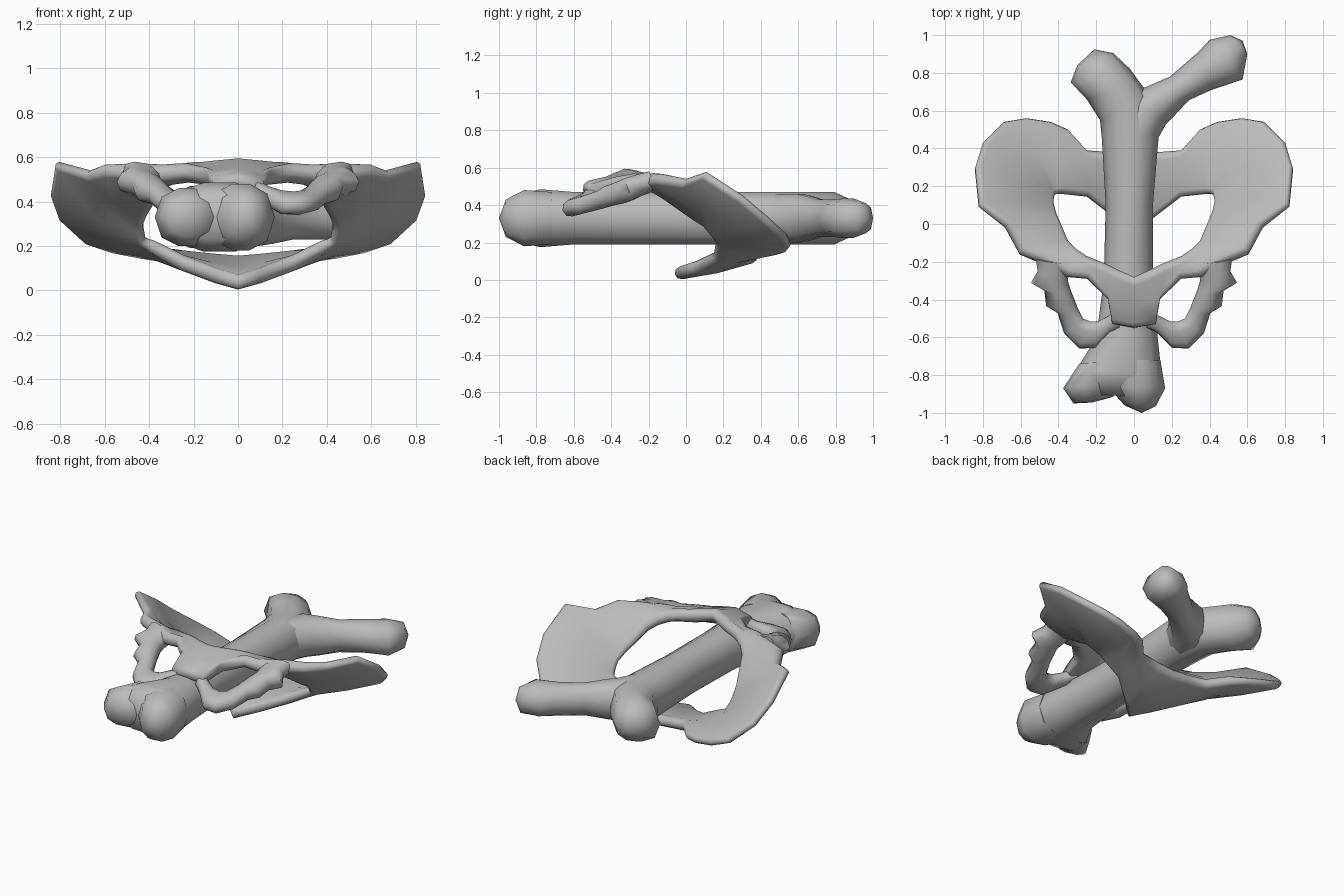
import bpy, bmesh, math
from mathutils import Vector

cube = bpy.data.objects.get("Cube")
if cube:
    bpy.data.objects.remove(cube)

bone = bpy.data.materials.new("bone_grey")
bone.diffuse_color = (0.5, 0.5, 0.5, 1)
bone.use_nodes = True
bone.node_tree.nodes["Principled BSDF"].inputs["Base Color"].default_value = (0.5, 0.5, 0.5, 1)


def ring(a, b, h, tangent, dip):
    """Rounded flat cross-section between edge points a and b, half thickness h."""
    mid, half = (a + b) / 2, (b - a) / 2
    w = half.length
    u = half.normalized()
    n = tangent.cross(u).normalized()
    r = min(h, w * 0.75)
    pts = []
    for side in (1, -1):
        for k in range(5):
            t = math.radians(-90 + 45 * k)
            pts.append(mid + u * side * (w - r + r * math.cos(t)) + n * side * h * math.sin(t))
        pts.append(mid + n * side * h - Vector((0, 0, dip)))
    if abs(a.x) < 1e-4 and abs(b.x) < 1e-4:
        for p in pts:
            p.x = 0
    return pts


def loft(name, sections, mirror=False, dip=0.0, end_tip=None):
    """Skin a row of (edge, edge, half thickness) sections into a bone."""
    secs = [(Vector(a), Vector(b), h) for a, b, h in sections]
    mids = [(a + b) / 2 for a, b, h in secs]
    bm = bmesh.new()
    rings = []
    for i, (a, b, h) in enumerate(secs):
        tangent = mids[min(i + 1, len(mids) - 1)] - mids[max(i - 1, 0)]
        rings.append([bm.verts.new(p) for p in ring(a, b, h, tangent, dip)])
    for r0, r1 in zip(rings, rings[1:]):
        for k in range(len(r0)):
            j = (k + 1) % len(r0)
            bm.faces.new((r0[k], r0[j], r1[j], r1[k]))
    for r, tip in ((rings[0], None), (rings[-1], end_tip)):
        if all(abs(v.co.x) < 1e-4 for v in r):
            continue                      # open on the mirror plane
        if tip:
            c = bm.verts.new(tip)
            for k in range(len(r)):
                bm.faces.new((r[k], r[(k + 1) % len(r)], c))
        else:
            bm.faces.new(r)
    bmesh.ops.recalc_face_normals(bm, faces=bm.faces)
    me = bpy.data.meshes.new(name)
    bm.to_mesh(me)
    bm.free()
    me.materials.append(bone)
    ob = bpy.data.objects.new(name, me)
    bpy.context.collection.objects.link(ob)
    bpy.ops.object.select_all(action='DESELECT')
    ob.select_set(True)
    bpy.context.view_layer.objects.active = ob
    bpy.ops.object.shade_smooth_by_angle(angle=math.radians(70))
    if mirror:
        ob.modifiers.new("Mirror", 'MIRROR').merge_threshold = 0.002


# Pelvis: sacrum, flared wing, then the upper branch to the front joint
loft("pelvis_wings", [
    ((0, -0.06, 0.03), (0, 0.38, 0.13), 0.035),
    ((0.10, 0.03, 0.06), (0.12, 0.38, 0.14), 0.035),
    ((0.25, 0.145, 0.12), (0.25, 0.39, 0.15), 0.035),
    ((0.39, 0.16, 0.20), (0.35, 0.50, 0.155), 0.03),
    ((0.405, 0.16, 0.21), (0.44, 0.54, 0.165), 0.025),
    ((0.42, 0.155, 0.22), (0.57, 0.56, 0.19), 0.025),
    ((0.422, 0.15, 0.23), (0.69, 0.54, 0.23), 0.025),
    ((0.425, 0.135, 0.25), (0.80, 0.43, 0.33), 0.025),
    ((0.428, 0.12, 0.27), (0.84, 0.30, 0.44), 0.025),
    ((0.428, 0.10, 0.295), (0.82, 0.10, 0.57), 0.025),
    ((0.415, 0.05, 0.33), (0.68, -0.01, 0.53), 0.03),
    ((0.345, -0.10, 0.45), (0.61, -0.15, 0.55), 0.035),
    ((0.30, -0.14, 0.49), (0.50, -0.20, 0.545), 0.04),
    ((0.25, -0.17, 0.52), (0.36, -0.28, 0.53), 0.04),
    ((0.20, -0.19, 0.54), (0.25, -0.29, 0.53), 0.04),
    ((0.15, -0.21, 0.55), (0.135, -0.40, 0.505), 0.04),
    ((0.09, -0.24, 0.56), (0.11, -0.53, 0.465), 0.04),
    ((0, -0.28, 0.57), (0, -0.55, 0.48), 0.04),
], mirror=True, dip=0.01)

# Pelvis: lower loop around the opening, with stepped socket rim
loft("pelvis_lower_loops", [
    ((0.33, -0.20, 0.51), (0.52, -0.18, 0.54), 0.05),
    ((0.345, -0.26, 0.49), (0.51, -0.25, 0.52), 0.055),
    ((0.35, -0.30, 0.48), (0.545, -0.31, 0.49), 0.06),
    ((0.335, -0.35, 0.465), (0.475, -0.35, 0.47), 0.06),
    ((0.315, -0.40, 0.45), (0.465, -0.435, 0.445), 0.055),
    ((0.30, -0.44, 0.435), (0.405, -0.47, 0.425), 0.05),
    ((0.27, -0.50, 0.42), (0.37, -0.58, 0.39), 0.045),
    ((0.235, -0.515, 0.415), (0.29, -0.66, 0.37), 0.045),
    ((0.19, -0.515, 0.425), (0.20, -0.655, 0.37), 0.045),
    ((0.13, -0.485, 0.45), (0.12, -0.575, 0.41), 0.04),
    ((0.07, -0.45, 0.48), (0.07, -0.55, 0.45), 0.035),
], mirror=True)

# Long bone lying flat at mid height
Z = 0.33


def flat(*rows):
    return [((ax, ay, Z), (bx, by, Z), h) for ax, ay, bx, by, h in rows]


loft("long_bone_shaft", flat(
    (-0.24, -0.90, 0.08, -0.92, 0.10),
    (-0.33, -0.82, 0.145, -0.82, 0.145),
    (-0.31, -0.78, 0.145, -0.78, 0.155),
    (-0.20, -0.60, 0.125, -0.60, 0.14),
    (-0.16, -0.30, 0.10, -0.30, 0.14),
    (-0.15, 0.10, 0.10, 0.10, 0.14),
    (-0.17, 0.45, 0.13, 0.46, 0.14),
    (-0.18, 0.55, 0.10, 0.66, 0.14),
    (-0.25, 0.66, 0.03, 0.75, 0.14),
    (-0.335, 0.75, -0.02, 0.82, 0.14),
    (-0.30, 0.84, -0.11, 0.905, 0.10),
), end_tip=(-0.21, 0.925, Z))

# Two rounded knuckles at the near end
loft("long_bone_outer_knuckle", flat(
    (-0.29, -0.74, -0.08, -0.72, 0.13),
    (-0.375, -0.87, -0.09, -0.83, 0.13),
    (-0.32, -0.95, -0.11, -0.915, 0.085),
), end_tip=(-0.22, -0.945, Z))
loft("long_bone_inner_knuckle", flat(
    (-0.16, -0.72, 0.14, -0.72, 0.14),
    (-0.14, -0.86, 0.165, -0.87, 0.15),
    (-0.05, -0.96, 0.115, -0.965, 0.10),
), end_tip=(0.04, -1.0, Z))

# Side arm with its rounded head
loft("long_bone_side_arm", flat(
    (-0.12, 0.50, 0.12, 0.44, 0.13),
    (-0.04, 0.68, 0.17, 0.53, 0.13),
    (0.05, 0.72, 0.22, 0.58, 0.12),
    (0.19, 0.78, 0.29, 0.655, 0.10),
    (0.34, 0.91, 0.41, 0.71, 0.10),
    (0.40, 0.975, 0.575, 0.765, 0.105),
    (0.51, 1.0, 0.60, 0.90, 0.08),
), end_tip=(0.575, 0.97, Z))
